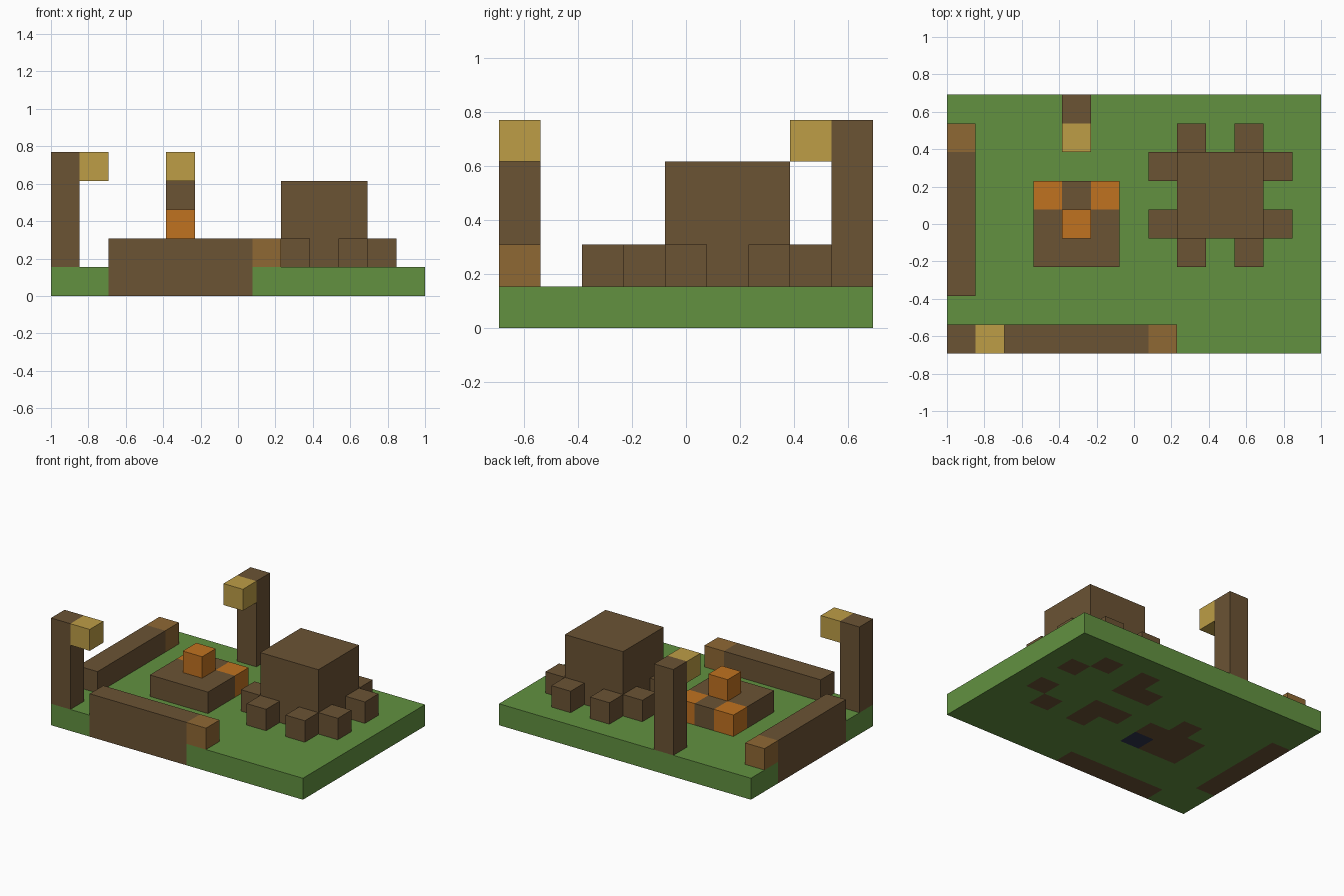
import bpy, bmesh
from mathutils import Vector, Matrix

cube = bpy.data.objects.get("Cube")
if cube:
    bpy.data.objects.remove(cube, do_unlink=True)

NX, NY = 13, 9          # ground size in blocks
U = 2 / NX              # block size


def linear(c):
    c /= 255
    return c / 12.92 if c <= 0.04045 else ((c + 0.055) / 1.055) ** 2.4


def material(name, r, g, b):
    m = bpy.data.materials.new(name)
    m.use_nodes = True
    col = (linear(r), linear(g), linear(b), 1)
    m.diffuse_color = col
    bsdf = m.node_tree.nodes["Principled BSDF"]
    bsdf.inputs["Base Color"].default_value = col
    bsdf.inputs["Roughness"].default_value = 0.9
    return m


grass = material("grass_green", 98, 145, 64)
wood = material("dark_wood", 107, 83, 52)
cut_wood = material("cut_wood", 143, 104, 52)
flame = material("flame_orange", 192, 114, 32)
glow = material("lantern_gold", 189, 157, 70)
coal = material("coal_navy", 48, 52, 78)


def box_mesh(lo, hi):
    """Box covering blocks lo up to (not including) hi."""
    a, b = [Vector(((p[0] - NX / 2) * U, (p[1] - NY / 2) * U, p[2] * U)) for p in (lo, hi)]
    bm = bmesh.new()
    bmesh.ops.create_cube(bm, size=1, matrix=Matrix.Translation((a + b) / 2)
                          @ Matrix.Diagonal((*(b - a), 1)))
    return bm


def finish(name, bm, mats):
    me = bpy.data.meshes.new(name)
    bm.to_mesh(me)
    bm.free()
    for m in mats:
        me.materials.append(m)
    ob = bpy.data.objects.new(name, me)
    bpy.context.scene.collection.objects.link(ob)
    return ob


def box(name, lo, size, mat):
    hi = [l + s for l, s in zip(lo, size)]
    return finish(name, box_mesh(lo, hi), [mat])


# Block positions of the stump roots and campfire
roots = [(8, 7), (10, 7), (7, 6), (11, 6), (7, 4), (11, 4), (8, 3), (10, 3)]
fire_corners = [(3, 5), (5, 5)]
coal_cell = (5, 3)


# Ground slab, with wood sunk into it under the parts
def ground_material(i, j):
    if (i, j) == coal_cell:
        return 2
    sunk = ((i, j) in roots + [(8, 6), (8, 4)]
            or (j == 0 and 2 <= i <= 6)
            or (i == 0 and 2 <= j <= 6)
            or (3 <= i <= 5 and 3 <= j <= 5 and (i, j) not in fire_corners))
    return 1 if sunk else 0


bm = box_mesh((0, 0, 0), (NX, NY, 1))
for axis, n in ((Vector((1, 0, 0)), NX), (Vector((0, 1, 0)), NY)):
    for k in range(1, n):
        bmesh.ops.bisect_plane(bm, geom=bm.verts[:] + bm.edges[:] + bm.faces[:],
                               plane_co=axis * (k - n / 2) * U, plane_no=axis)
bm.normal_update()
for f in bm.faces:
    p = f.calc_center_median() - f.normal * U / 2
    if f.normal.z < 0.5:
        f.material_index = ground_material(int(p.x / U + NX / 2), int(p.y / U + NY / 2))
finish("ground", bm, [grass, wood, coal])

# Tree stump with roots
box("stump", (8, 4, 1), (3, 3, 3), wood)
for n, (i, j) in enumerate(roots):
    box(f"stump_root_{n + 1}", (i, j, 1), (1, 1, 1), wood)

# Logs with cut ends
box("front_log", (2, 0, 1), (5, 1, 1), wood)
box("front_log_end", (7, 0, 1), (1, 1, 1), cut_wood)
box("side_log", (0, 2, 1), (1, 5, 1), wood)
box("side_log_end", (0, 7, 1), (1, 1, 1), cut_wood)

# Campfire
box("firewood", (3, 3, 1), (3, 2, 1), wood)
box("firewood_back", (4, 5, 1), (1, 1, 1), wood)
for n, (i, j) in enumerate(fire_corners):
    box(f"flame_{n + 1}", (i, j, 1), (1, 1, 1), flame)
box("flame_top", (4, 4, 2), (1, 1, 1), flame)

# Lantern posts
for side, post, lamp in (("front", (0, 0), (1, 0)), ("back", (4, 8), (4, 7))):
    box(f"{side}_lantern_post", (*post, 1), (1, 1, 4), wood)
    box(f"{side}_lantern", (*lamp, 4), (1, 1, 1), glow)
